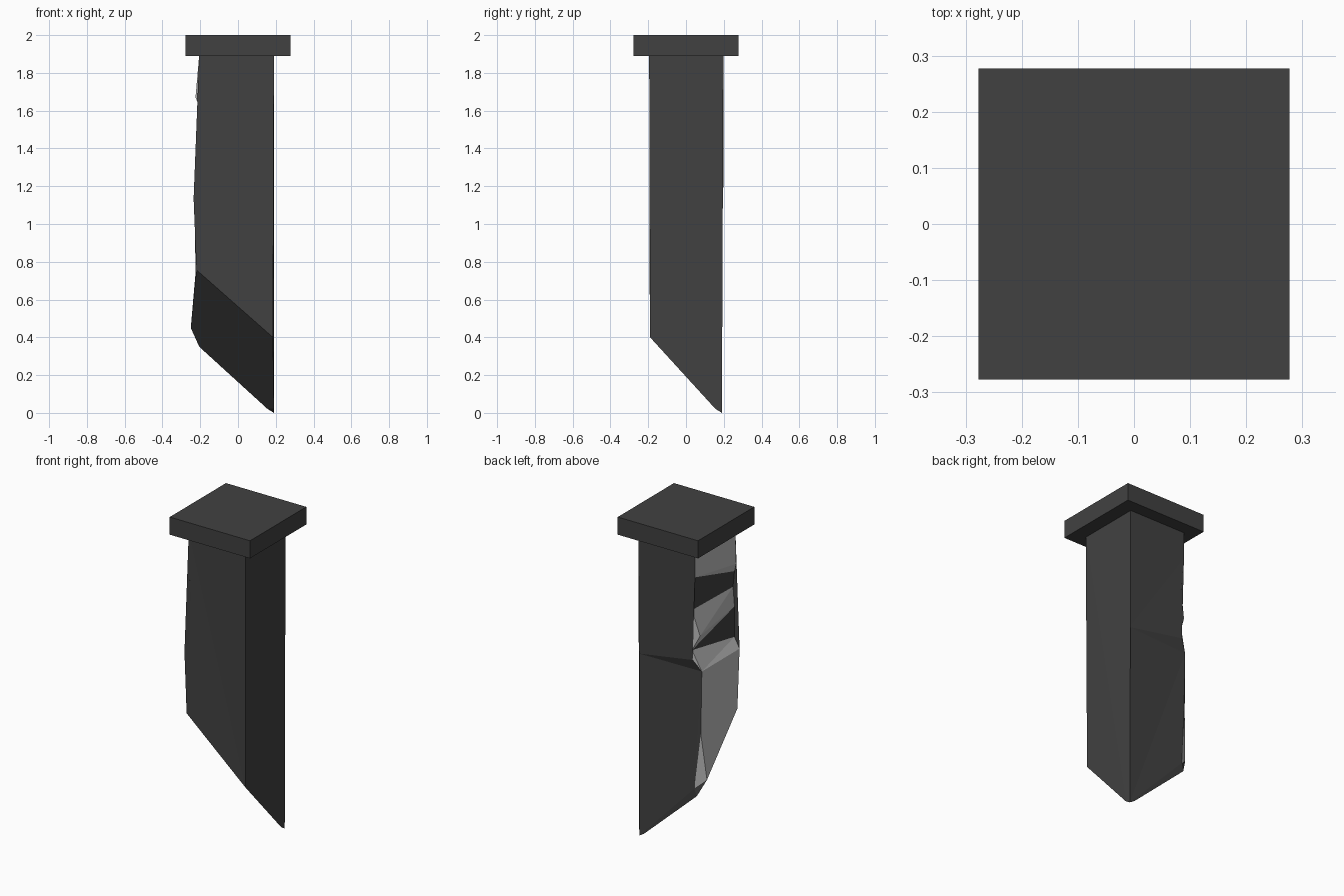
import bpy
import bmesh

cube = bpy.data.objects.get("Cube")
if cube:
    bpy.data.objects.remove(cube, do_unlink=True)


def make_material(name, value):
    mat = bpy.data.materials.new(name)
    colour = (value, value, value, 1)
    mat.use_nodes = True
    mat.diffuse_color = colour
    mat.node_tree.nodes["Principled BSDF"].inputs["Base Color"].default_value = colour
    return mat


dark = make_material("dark stone", 0.053)
light = make_material("broken stone", 0.52)


def finish(name, bm, materials):
    bmesh.ops.recalc_face_normals(bm, faces=bm.faces[:])
    mesh = bpy.data.meshes.new(name)
    bm.to_mesh(mesh)
    bm.free()
    for mat in materials:
        mesh.materials.append(mat)
    obj = bpy.data.objects.new(name, mesh)
    bpy.context.collection.objects.link(obj)
    return obj


# Square slab on top
bm = bmesh.new()
bmesh.ops.create_cube(bm, size=1)
bmesh.ops.scale(bm, vec=(0.555, 0.555, 0.11), verts=bm.verts[:])
bmesh.ops.translate(bm, vec=(0, 0, 1.945), verts=bm.verts[:])
finish("top_slab", bm, [dark])

# Corners of the broken side: back edge, front edge, then ridges between them
EDGE = 0.19
back_edge = [(-0.2, 1.9), (-0.2, 1.72), (-0.18, 1.51), (-0.18, 1.26), (-0.185, 1.2)]
front_edge = [(-0.205, 1.9), (-0.2, 1.61), (-0.19, 1.51), (-0.2, 1.39),
              (-0.2, 1.2), (-0.235, 1.135), (-0.22, 0.757)]
points = {f"back{i}": (x, EDGE + 0.008, z) for i, (x, z) in enumerate(back_edge)}
points.update({f"front{i}": (x, -EDGE - 0.003, z) for i, (x, z) in enumerate(front_edge)})
points.update(
    notch=(-0.23, 0.172, 1.13),
    low=(-0.225, 0.175, 0.74),
    nick=(-0.19, EDGE, 0.395),
    foot=(-0.205, 0.186, 0.35),
    upper_ridge=(-0.225, -0.175, 1.67),
    middle_ridge=(-0.22, 0.175, 1.35),
    lower_ridge=(-0.25, 0.15, 0.45),
    # Clean side and its pointed tip
    top_back=(EDGE, EDGE + 0.008, 1.9),
    top_front=(EDGE, -EDGE - 0.005, 1.9),
    crease=(EDGE, EDGE, 1.137),
    heel=(0.185, -EDGE, 0.4),
    tip=(EDGE, EDGE, 0),
    tip_side=(0.155, EDGE, 0.022),
    tip_front=(EDGE, 0.155, 0.022),
)

# Smooth outer walls and the slanted underside
dark_faces = [
    "top_back top_front front0 back0",
    "top_front heel front6 front5 front4 front3 front2 front1 front0",
    "top_back top_front heel tip_front tip crease",
    "top_back back0 back1 back2 back3 back4 crease",
    "crease back4 notch",
    "crease notch low nick foot tip_side tip",
    "front6 heel tip_front tip_side foot lower_ridge",
    "tip tip_side tip_front",
    "nick lower_ridge foot",
    "back1 front1 front2 back2",
    "back3 front3 front4",
]
# Freshly broken facets
light_faces = [
    "back0 front0 upper_ridge back1",
    "front0 front1 upper_ridge",
    "upper_ridge front1 back1",
    "back2 front2 front3 middle_ridge",
    "back2 middle_ridge back3",
    "middle_ridge front3 back3",
    "back3 front4 front5 notch",
    "back3 back4 notch",
    "notch front5 front6 lower_ridge low",
    "low lower_ridge nick",
]

# Broken column
bm = bmesh.new()
verts = {name: bm.verts.new(co) for name, co in points.items()}
for index, faces in enumerate((dark_faces, light_faces)):
    for names in faces:
        face = bm.faces.new([verts[n] for n in names.split()])
        face.material_index = index
bmesh.ops.triangulate(bm, faces=[f for f in bm.faces if len(f.verts) > 3])
finish("broken_column", bm, [dark, light])
